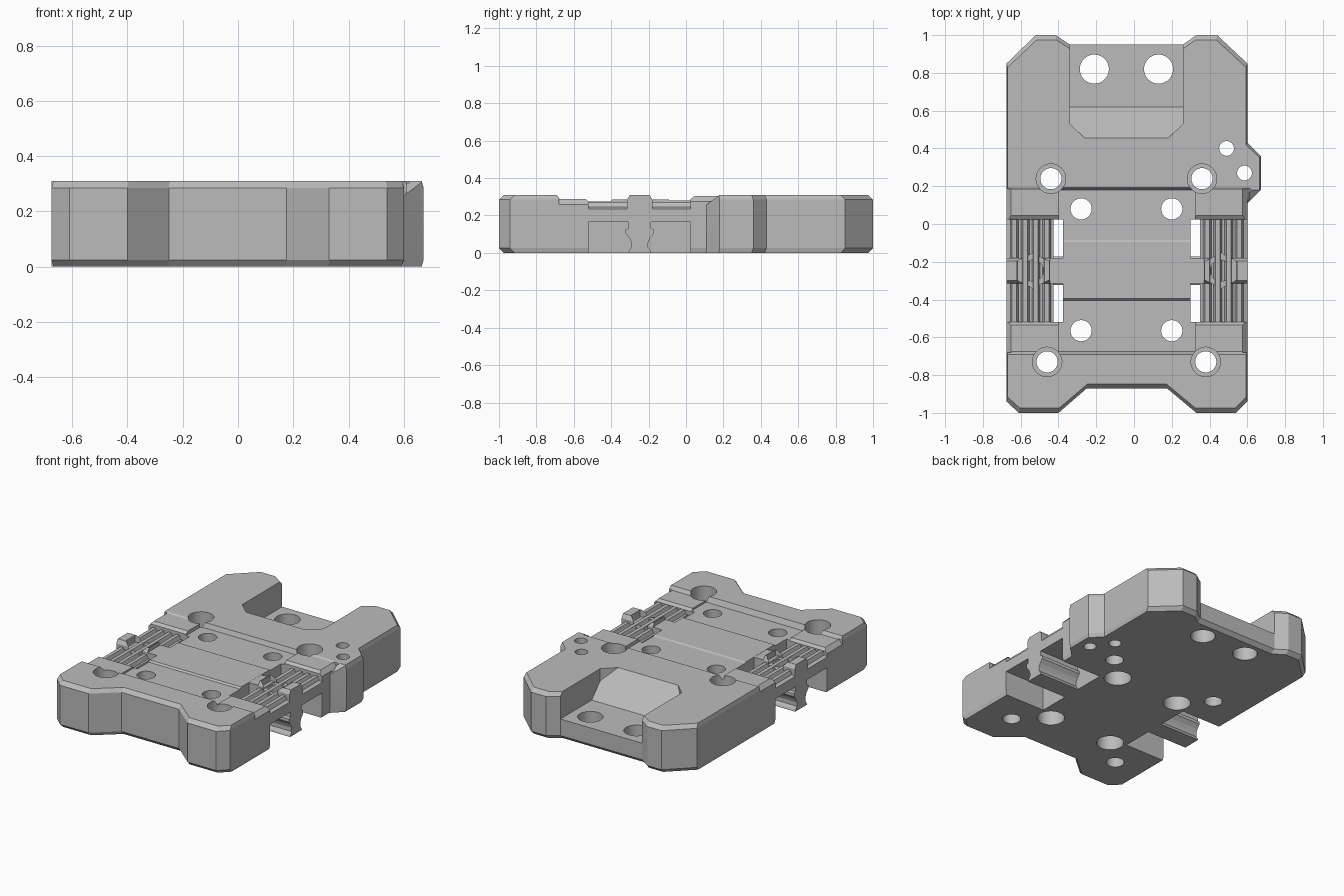
import bpy, bmesh, math
from mathutils import Vector

cube = bpy.data.objects.get("Cube")
if cube:
    bpy.data.objects.remove(cube, do_unlink=True)

grey = bpy.data.materials.new("plain_grey")
grey.use_nodes = True
grey.diffuse_color = (0.5, 0.5, 0.5, 1)
grey.node_tree.nodes["Principled BSDF"].inputs["Base Color"].default_value = (0.5, 0.5, 0.5, 1)

MID = -0.0375   # mirror line of the side fittings
TOP = 0.31


def loft(name, rings):
    """Closed solid through matching rings of points."""
    bm = bmesh.new()
    loops = [[bm.verts.new(p) for p in ring] for ring in rings]
    n = len(loops[0])
    for a, b in zip(loops, loops[1:]):
        for i in range(n):
            j = (i + 1) % n
            bm.faces.new((a[i], a[j], b[j], b[i]))
    bm.faces.new(loops[0][::-1])
    bm.faces.new(loops[-1])
    bmesh.ops.recalc_face_normals(bm, faces=bm.faces)
    mesh = bpy.data.meshes.new(name)
    bm.to_mesh(mesh)
    bm.free()
    mesh.materials.append(grey)
    ob = bpy.data.objects.new(name, mesh)
    bpy.context.collection.objects.link(ob)
    return ob


def prism_x(name, x0, x1, profile):
    return loft(name, [[(x, y, z) for y, z in profile] for x in (x0, x1)])


def prism_y(name, y0, y1, profile):
    return loft(name, [[(x, y, z) for x, z in profile] for y in (y0, y1)])


def prism_z(name, z0, z1, outline):
    return loft(name, [[(x, y, z) for x, y in outline] for z in (z0, z1)])


def box(name, x0, x1, y0, y1, z0, z1):
    return prism_z(name, z0, z1, [(x0, y0), (x1, y0), (x1, y1), (x0, y1)])


def cylinder(name, x, y, r, z0, z1, sides=40):
    ring = [(x + r * math.sin(math.tau * i / sides), y + r * math.cos(math.tau * i / sides))
            for i in range(sides)]
    return prism_z(name, z0, z1, ring)


def cut(target, cutter):
    mod = target.modifiers.new("cut", 'BOOLEAN')
    mod.operation = 'DIFFERENCE'
    mod.solver = 'EXACT'
    mod.object = cutter
    bpy.context.view_layer.objects.active = target
    bpy.ops.object.modifier_apply(modifier=mod.name)
    bpy.data.objects.remove(cutter, do_unlink=True)


def smooth(ob):
    bpy.ops.object.select_all(action='DESELECT')
    ob.select_set(True)
    bpy.context.view_layer.objects.active = ob
    bpy.ops.object.shade_smooth_by_angle(angle=math.radians(11))


# Main body with chamfered rims
outline = [(-0.61, -1), (-0.40, -1), (-0.25, -0.87), (0.175, -0.87), (0.33, -1), (0.54, -1),
           (0.6, -0.94), (0.6, 0.11), (0.672, 0.18), (0.672, 0.36), (0.6, 0.43), (0.6, 0.85),
           (0.44, 1), (0.33, 1), (0.26, 0.95), (-0.34, 0.95), (-0.415, 1), (-0.52, 1),
           (-0.675, 0.85), (-0.675, -0.94)]
rings = []
for z, sx, sy in ((0, 0.99, 0.975), (0.025, 1, 1), (TOP - 0.025, 1, 1), (TOP, 0.99, 0.975)):
    rings.append([(MID + (x - MID) * sx, y * sy, z) for x, y in outline])
body = loft("body", rings)

# Rear pocket with a ramp and clipped corners
ramp = [(1.1, 0.135), (0.62, 0.135), (0.455, TOP), (0.455, 0.4), (1.1, 0.4)]
pocket = prism_x("pocket_cutter", -0.34, 0.26, ramp)
for x, s in ((-0.34, 1), (0.26, -1)):
    cut(pocket, prism_z("corner_cutter", 0, 0.5,
                        [(x - s * 0.01, 0.54), (x - s * 0.01, 0.4), (x + s * 0.08, 0.4),
                         (x + s * 0.08, 0.455)]))
cut(body, pocket)

# Stepped centre deck
deck = [(-0.69, TOP), (-0.675, 0.275), (-0.405, 0.275), (-0.395, 0.286), (-0.095, 0.286),
        (-0.085, 0.28), (0.18, 0.28), (0.192, TOP), (0.192, 0.4), (-0.69, 0.4)]
cut(body, prism_x("deck_cutter", -0.40, 0.325, deck))

# Side bays and lowered end pads
for s in (1, -1):
    def mx(x):
        return MID + s * (x - MID)
    cut(body, box("bay_cutter", mx(0.30), mx(0.75), -0.52, 0.025, -0.1, 0.4))
    front_pad = [(-0.69, TOP), (-0.675, 0.287), (-0.535, 0.287), (-0.515, 0.265), (-0.515, 0.4), (-0.69, 0.4)]
    cut(body, prism_x("front_pad_cutter", mx(0.325), mx(0.75), front_pad))
    rear_pad = [(0.02, 0.285), (0.045, 0.303), (0.18, 0.303), (0.192, TOP), (0.192, 0.4), (0.02, 0.4)]
    cut(body, prism_x("rear_pad_cutter", mx(0.325), mx(0.62), rear_pad))
    for y0, y1, z in ((-0.68, -0.5, 0.287), (0.0, 0.185, 0.303)):
        cut(body, prism_y("pad_edge_cutter", y0, y1,
                          [(mx(0.575), z), (mx(0.61), z - 0.04), (mx(0.61), z + 0.1), (mx(0.575), z + 0.1)]))

# Sloped front corner of the side ear
cut(body, prism_x("ear_cutter", 0.6, 0.8, [(0.10, 0.25), (0.18, TOP), (0.18, 0.4), (0.10, 0.4)]))

# Plain through holes
for x, y, r in ((-0.21, 0.82, 0.077), (0.13, 0.82, 0.077), (0.49, 0.4, 0.039), (0.585, 0.27, 0.039)):
    cut(body, cylinder("hole_cutter", x, y, r, -0.1, 0.5))

# Holes counterbored from above
for x, y in ((-0.44, 0.24), (0.36, 0.24), (-0.46, -0.73), (0.38, -0.73)):
    cut(body, cylinder("bore_cutter", x, y, 0.078, 0.15, 0.5))
    cut(body, cylinder("hole_cutter", x, y, 0.056, -0.1, 0.3))

# Holes counterbored from below
for x in (-0.28, 0.2):
    for y in (0.08, -0.565):
        cut(body, cylinder("bore_cutter", x, y, 0.085, -0.1, 0.13))
        cut(body, cylinder("hole_cutter", x, y, 0.056, 0.1, 0.5))
smooth(body)

# Ribbed shelves, lugged cross arms and clamp feet on both sides
CY = -0.247
for s, side in ((1, "left"), (-1, "right")):
    def mx(x):
        return MID + s * (x - MID)

    ribs = [(0.35, 0.165), (0.35, 0.245)]
    for i in range(4):
        x = 0.365 + i * 0.057
        ribs += [(x, 0.245), (x + 0.01, 0.27), (x + 0.034, 0.27), (x + 0.044, 0.245)]
    ribs += [(0.6, 0.235), (0.6, 0.165)]
    prism_y(side + "_ribbed_shelf", -0.522, 0.027, [(mx(x), z) for x, z in ribs])

    arm_profile = [(-0.315, 0.165), (-0.18, 0.165), (-0.18, 0.285), (-0.195, TOP), (-0.30, TOP), (-0.315, 0.285)]
    arm = prism_x(side + "_cross_arm", mx(0.29), mx(0.6), arm_profile)
    cut(arm, box("step_cutter", mx(0.2), mx(0.37), -0.4, -0.1, 0.285, 0.4))
    cut(arm, cylinder("hex_cutter", mx(0.46), CY, 0.097, 0.255, 0.5, 6))
    cut(arm, cylinder("bolt_cutter", mx(0.46), CY, 0.056, 0.235, 0.5))

    nut = cylinder(side + "_hex_nut", mx(0.46), CY, 0.096, 0.17, 0.262, 6)
    cut(nut, cylinder("bolt_cutter", mx(0.46), CY, 0.056, 0.24, 0.5))
    smooth(nut)

    half = [(0.062, 0), (0.058, 0.012), (0.045, 0.03), (0.045, 0.055), (0.055, 0.08),
            (0.076, 0.105), (0.076, 0.125), (0.06, 0.132), (0.06, 0.17)]
    foot = [(CY + w, z) for w, z in half] + [(CY - w, z) for w, z in reversed(half)]
    prism_x(side + "_clamp_foot", mx(0.29), mx(0.6), foot)
